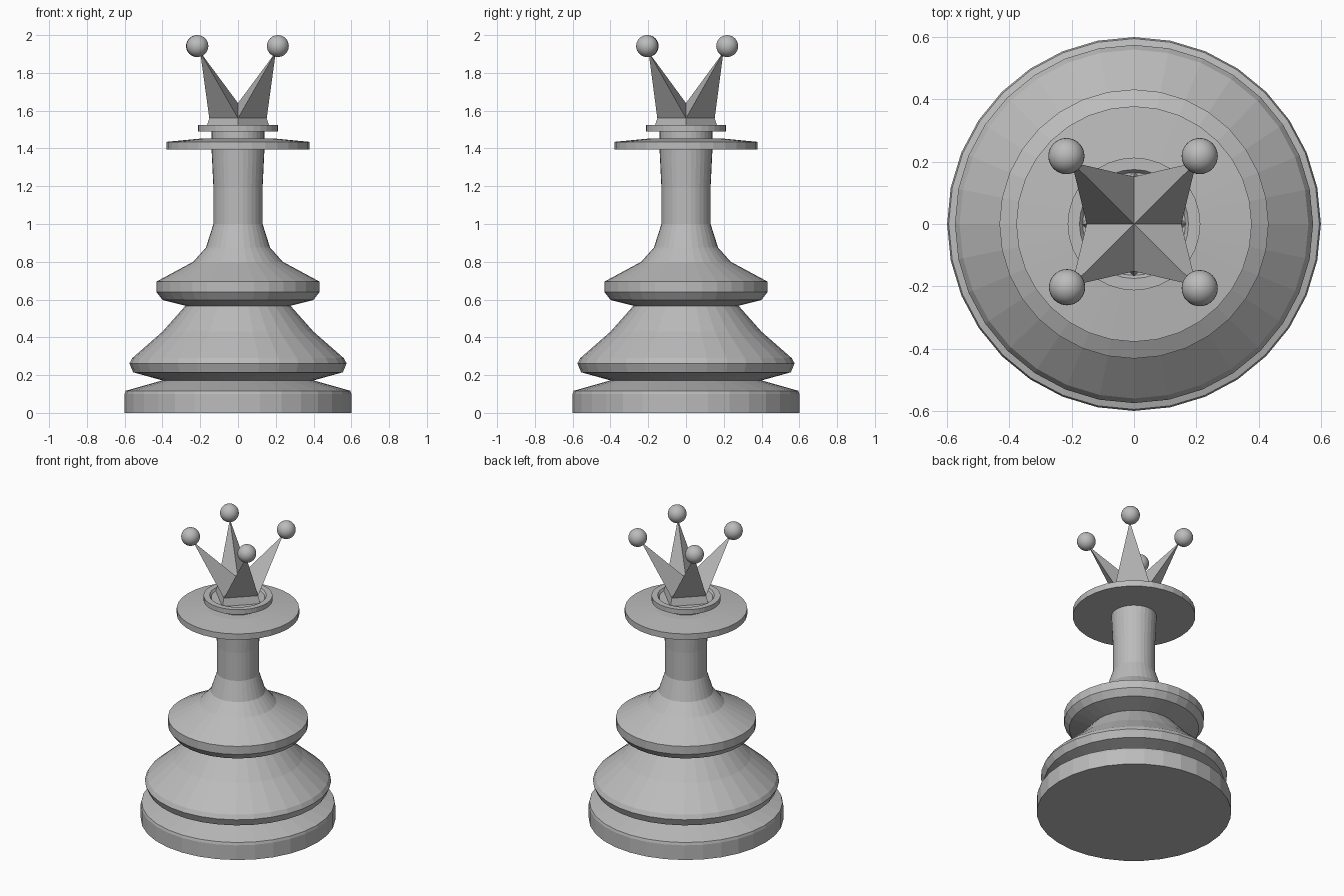
import bpy, bmesh, math

if "Cube" in bpy.data.objects:
    bpy.data.objects.remove(bpy.data.objects["Cube"])

SIDES = 32
grey = bpy.data.materials.new("plain grey")
grey.diffuse_color = (0.5, 0.5, 0.5, 1)
grey.use_nodes = True
grey.node_tree.nodes["Principled BSDF"].inputs["Base Color"].default_value = grey.diffuse_color


def finish(bm, name):
    bmesh.ops.recalc_face_normals(bm, faces=bm.faces[:])
    me = bpy.data.meshes.new(name)
    bm.to_mesh(me)
    bm.free()
    me.materials.append(grey)
    ob = bpy.data.objects.new(name, me)
    bpy.context.collection.objects.link(ob)
    return ob


def lathe(name, profile):
    """Turn an (r, z) profile around z and cap both ends."""
    bm = bmesh.new()
    rings = []
    for r, z in profile:
        rings.append([bm.verts.new((r * math.cos(2 * math.pi * i / SIDES),
                                    r * math.sin(2 * math.pi * i / SIDES), z))
                      for i in range(SIDES)])
    for a, b in zip(rings, rings[1:]):
        for i in range(SIDES):
            j = (i + 1) % SIDES
            bm.faces.new((a[i], a[j], b[j], b[i]))
    bm.faces.new(rings[0])
    bm.faces.new(rings[-1])
    return finish(bm, name)


# turned body: foot, belly, collar, neck, disc and top ring
lathe("turned_body", [
    (0.6, 0), (0.6, 0.10), (0.595, 0.117), (0.40, 0.172),
    (0.555, 0.215), (0.575, 0.262), (0.56, 0.29), (0.40, 0.43), (0.278, 0.567),
    (0.40, 0.598), (0.432, 0.64), (0.432, 0.695),
    (0.237, 0.80), (0.17, 0.875), (0.13, 1.0), (0.13, 1.19), (0.14, 1.395),
    (0.378, 1.395), (0.378, 1.435), (0.20, 1.452), (0.14, 1.452), (0.14, 1.49),
    (0.213, 1.49), (0.213, 1.523), (0.175, 1.523), (0.165, 1.51)])

# crown: diamond-shaped foot
bm = bmesh.new()
bmesh.ops.create_cone(bm, cap_ends=True, segments=4, radius1=0.17, radius2=0.152, depth=0.055)
bmesh.ops.translate(bm, verts=bm.verts[:], vec=(0, 0, 1.5325))
# align its corners with the x and y axes
if abs(abs(bm.verts[:][0].co.x) - abs(bm.verts[:][0].co.y)) < 0.01:
    for v in bm.verts:
        x, y = v.co.x, v.co.y
        v.co.x, v.co.y = (x - y) * math.sqrt(0.5), (x + y) * math.sqrt(0.5)
finish(bm, "crown_foot")

# crown: four leaning spikes sharing a raised centre
bm = bmesh.new()
centre = bm.verts.new((0, 0, 1.64))
mids = [bm.verts.new((x, y, 1.56)) for x, y in
        ((0.152, 0), (0, 0.152), (-0.152, 0), (0, -0.152))]
for i, (sx, sy) in enumerate(((1, 1), (-1, 1), (-1, -1), (1, -1))):
    a, b = mids[i], mids[(i + 1) % 4]
    tip = bm.verts.new((0.2 * sx, 0.198 * sy, 1.91))
    bm.faces.new((a, b, tip))
    bm.faces.new((b, centre, tip))
    bm.faces.new((centre, a, tip))
bm.faces.new(mids[::-1])
finish(bm, "crown_spikes")

# crown: balls on the tips
for i, (x, y) in enumerate(((0.211, 0.218), (-0.217, 0.218), (-0.215, -0.203), (0.211, -0.206))):
    bm = bmesh.new()
    bmesh.ops.create_uvsphere(bm, u_segments=32, v_segments=16, radius=0.058)
    bmesh.ops.translate(bm, verts=bm.verts[:], vec=(x, y, 1.942))
    for f in bm.faces:
        f.smooth = True
    finish(bm, f"crown_ball_{i + 1}")
